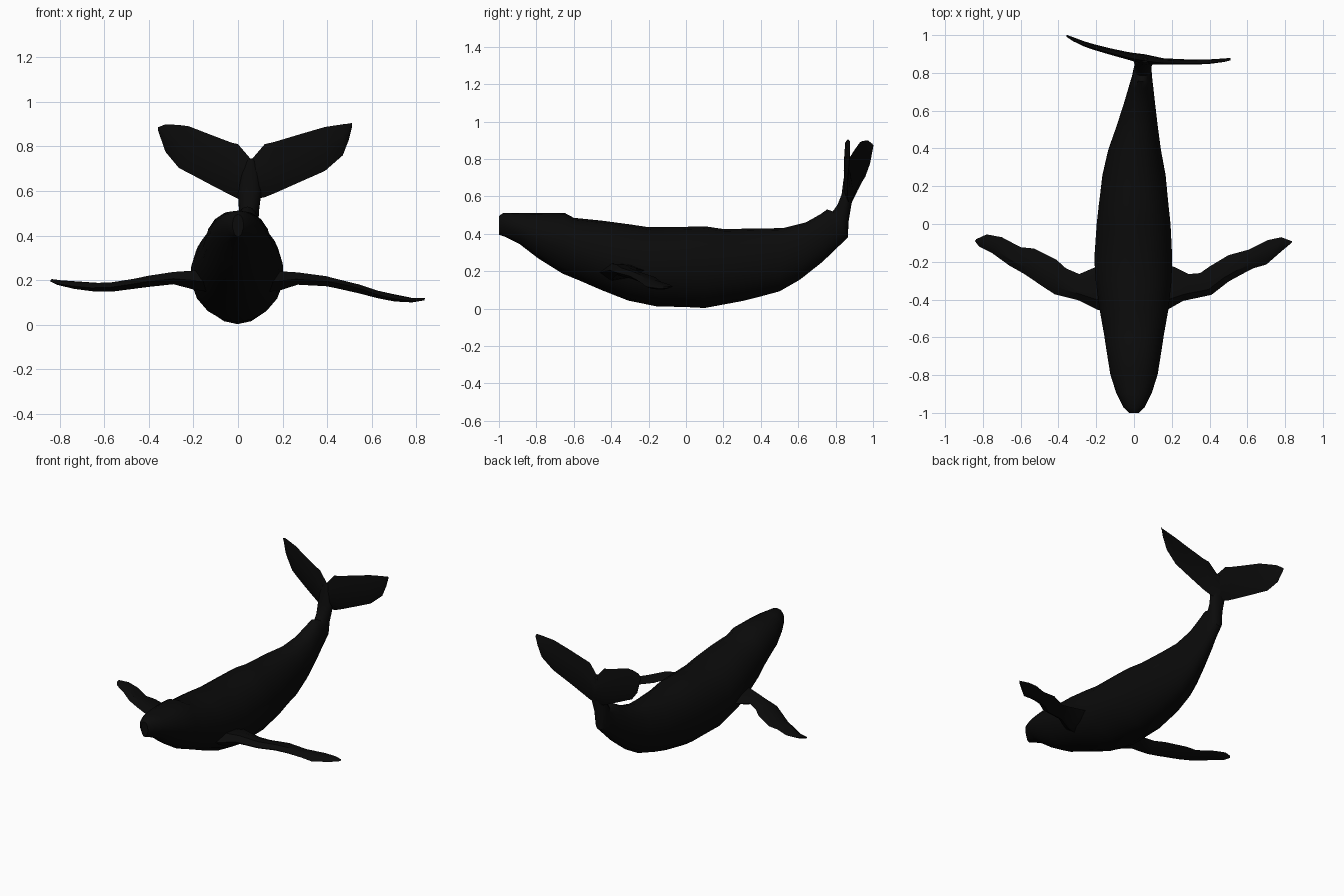
import bpy, bmesh, math
from mathutils import Vector

skin = bpy.data.materials.new("near_black_skin")
skin.diffuse_color = (0.0032, 0.0032, 0.0032, 1)


def loft(name, rings):
    """Skin a list of equal-length point rings and cap both ends."""
    bm = bmesh.new()
    vs = [[bm.verts.new(p) for p in r] for r in rings]
    n = len(rings[0])
    for a, b in zip(vs, vs[1:]):
        for i in range(n):
            j = (i + 1) % n
            bm.faces.new((a[i], a[j], b[j], b[i]))
    bm.faces.new(vs[0])
    bm.faces.new(vs[-1])
    bmesh.ops.recalc_face_normals(bm, faces=bm.faces)
    me = bpy.data.meshes.new(name)
    bm.to_mesh(me)
    bm.free()
    me.materials.append(skin)
    ob = bpy.data.objects.new(name, me)
    bpy.context.collection.objects.link(ob)
    bpy.ops.object.select_all(action='DESELECT')
    ob.select_set(True)
    bpy.context.view_layer.objects.active = ob
    bpy.ops.object.shade_smooth_by_angle(angle=math.radians(35))
    return ob


def body_ring(top_y, top_z, bot_y, bot_z, cx, hw, n=18):
    """Egg-shaped section between a back point and a belly point."""
    ring = []
    for i in range(n):
        a = 2 * math.pi * i / n
        s, c = math.sin(a), math.cos(a)
        power = 0.85 if c > 0 else 1.05
        w = math.copysign(abs(s) ** power, s) * hw
        # mouth crease along the sides of the head
        if top_y < -0.62 and i in (6, n - 6):
            w *= 0.93
        t = (1 - c) / 2
        ring.append((cx + w, top_y + (bot_y - top_y) * t, top_z + (bot_z - top_z) * t))
    return ring


def blade(name, sections, normal):
    """Lens-shaped fin lofted through (leading point, trailing point, thickness)."""
    nv = Vector(normal)
    rings = []
    for lead, trail, th in sections:
        l, t = Vector(lead), Vector(trail)
        a, b, h = l.lerp(t, 0.25), l.lerp(t, 0.65), nv * th / 2
        rings.append([l, a + h, b + h * 0.8, t, b - h * 0.8, a - h])
    return loft(name, rings)


# Body: back y, back z, belly y, belly z, centre x, half width
body = [
    (-1.00, .495, -1.00, .395, 0, .025), (-.975, .512, -.97, .385, 0, .055),
    (-.90, .512, -.89, .345, 0, .095), (-.80, .512, -.79, .268, 0, .127),
    (-.65, .512, -.66, .187, 0, .150), (-.60, .485, -.57, .150, 0, .160),
    (-.45, .470, -.45, .098, 0, .185), (-.30, .450, -.31, .043, -.002, .203),
    (-.20, .435, -.16, .012, -.004, .209), (0, .437, 0, .008, -.002, .198),
    (.10, .440, .10, .003, -.002, .187), (.20, .425, .30, .040, 0, .170),
    (.38, .428, .40, .065, .003, .142), (.52, .430, .50, .092, .016, .112),
    (.64, .460, .61, .155, .028, .086), (.72, .505, .73, .250, .037, .066),
    (.755, .530, .80, .317, .042, .054), (.785, .520, .865, .380, .046, .047),
    (.810, .555, .870, .470, .049, .045), (.832, .610, .885, .560, .052, .052),
    (.842, .690, .890, .640, .056, .042), (.855, .745, .880, .725, .058, .016),
]
loft("body", [body_ring(*r) for r in body])

# Tail flukes: x, y, lower z, upper z, thickness
flukes = {
    "left_fluke": [
        (.06, .870, .560, .740, .05), (0, .880, .565, .810, .045),
        (-.03, .887, .580, .817, .04), (-.13, .912, .632, .855, .032),
        (-.22, .937, .680, .890, .028), (-.265, .952, .703, .896, .025),
        (-.325, .978, .775, .899, .018), (-.358, .996, .870, .886, .006)],
    "right_fluke": [
        (.06, .870, .560, .740, .05), (.12, .862, .572, .810, .04),
        (.16, .858, .588, .819, .032), (.27, .856, .637, .852, .026),
        (.39, .857, .690, .887, .022), (.47, .865, .760, .899, .016),
        (.497, .869, .830, .902, .012), (.512, .872, .890, .905, .005)],
}
for name, secs in flukes.items():
    blade(name, [((x, y + .006, lo), (x, y - .006, hi), th) for x, y, lo, hi, th in secs],
          (0, 1, 0))

# Flippers: leading x, y, trailing x, y, middle z, thickness
flippers = {
    "left_flipper": [
        (-.13, -.47, -.13, -.20, .195, .09), (-.19, -.455, -.22, -.235, .203, .085),
        (-.29, -.405, -.29, -.265, .212, .055), (-.42, -.372, -.36, -.235, .197, .05),
        (-.48, -.333, -.41, -.190, .187, .045), (-.58, -.265, -.53, -.130, .172, .042),
        (-.66, -.220, -.60, -.123, .171, .038), (-.75, -.155, -.70, -.070, .180, .032),
        (-.82, -.120, -.78, -.055, .191, .018), (-.842, -.090, -.835, -.080, .200, .006)],
    "right_flipper": [
        (.13, -.47, .13, -.20, .195, .09), (.18, -.452, .22, -.230, .200, .085),
        (.26, -.407, .29, -.265, .210, .055), (.41, -.375, .35, -.260, .198, .045),
        (.50, -.305, .40, -.225, .180, .04), (.56, -.272, .50, -.165, .163, .04),
        (.63, -.235, .61, -.135, .139, .034), (.70, -.215, .71, -.085, .122, .03),
        (.78, -.145, .78, -.070, .112, .018), (.834, -.100, .838, -.092, .115, .006)],
}
for name, secs in flippers.items():
    blade(name, [((lx, ly, z - .005), (tx, ty, z + .005), th)
                 for lx, ly, tx, ty, z, th in secs], (0, 0, 1))
